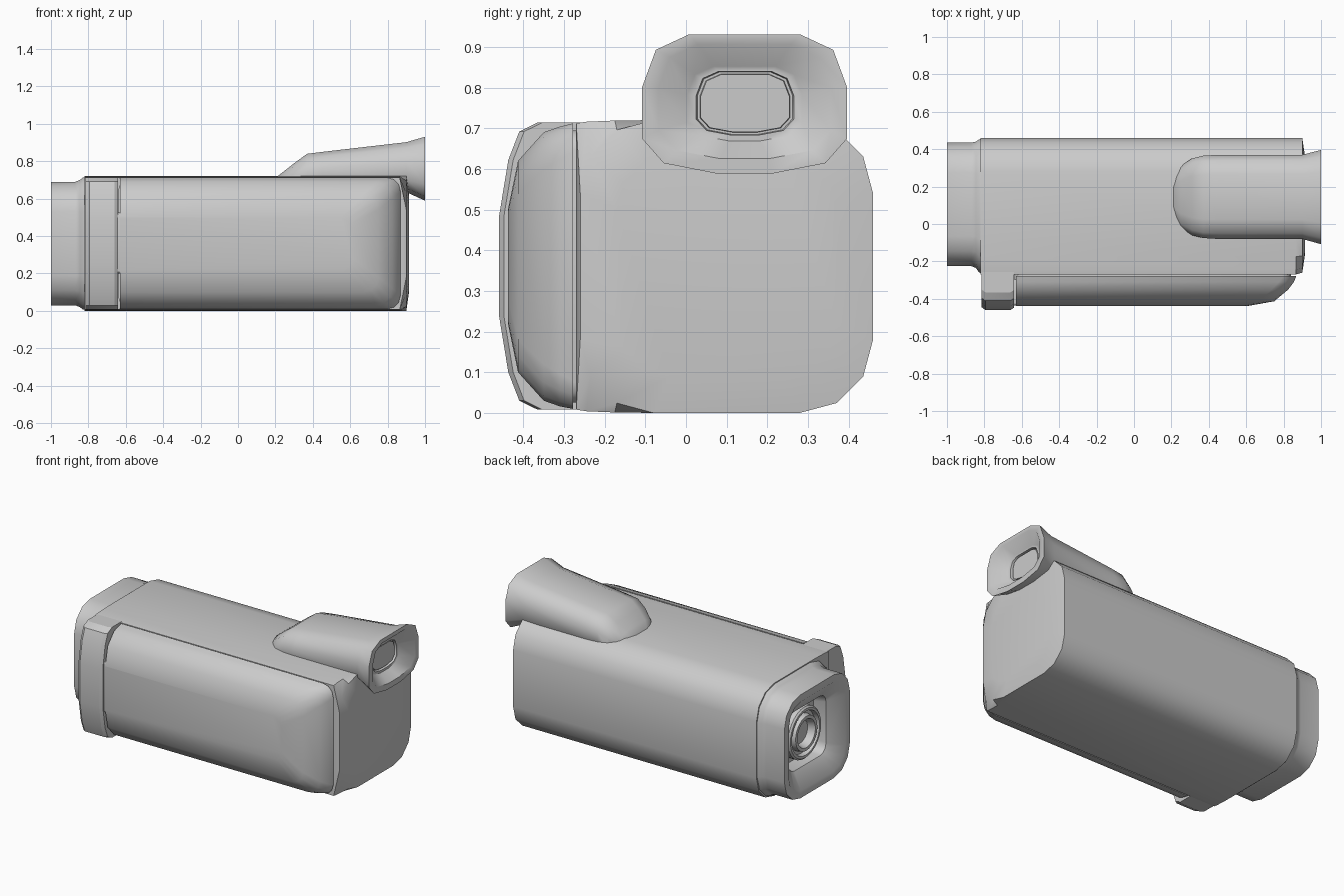
import bpy, bmesh, math


def rr(a0, a1, b0, b1, radii, n=3):
    """Rounded rectangle; radii run from (+,+) counter-clockwise, each (ra, rb) or a number."""
    if not isinstance(radii, list):
        radii = [radii] * 4
    corners = [(a1, b1, 1, 1), (a0, b1, -1, 1), (a0, b0, -1, -1), (a1, b0, 1, -1)]
    pts = []
    for k, ((a, b, sa, sb), r) in enumerate(zip(corners, radii)):
        ra, rb = r if isinstance(r, tuple) else (r, r)
        for i in range(n + 1):
            t = math.pi / 2 * (k + i / n)
            pts.append((a - sa * ra + ra * math.cos(t), b - sb * rb + rb * math.sin(t)))
    return pts


def loft(name, sections, axis='x', angle=40):
    """Skin a list of (position, 2D outline) along x or y and cap both ends."""
    bm = bmesh.new()
    rings = []
    for p, pts in sections:
        rings.append([bm.verts.new((p, a, b) if axis == 'x' else (a, p, b)) for a, b in pts])
    n = len(rings[0])
    for r0, r1 in zip(rings, rings[1:]):
        for i in range(n):
            j = (i + 1) % n
            bm.faces.new((r0[i], r0[j], r1[j], r1[i]))
    bm.faces.new(rings[0])
    bm.faces.new(rings[-1])
    bmesh.ops.remove_doubles(bm, verts=bm.verts, dist=0.0002)
    bmesh.ops.recalc_face_normals(bm, faces=bm.faces)
    me = bpy.data.meshes.new(name)
    bm.to_mesh(me)
    bm.free()
    me.shade_smooth()
    me.set_sharp_from_angle(angle=math.radians(angle))
    ob = bpy.data.objects.new(name, me)
    bpy.context.collection.objects.link(ob)
    return ob


# Main body: flat on the screen side, rounded on the grip side, rounded rear cap
flat_side = rr(-0.27, 0.46, 0, 0.72, [0.18, (0.19, 0.008), (0.19, 0.008), 0.18])
loft("body", [
    (-0.82, flat_side),
    (0.865, flat_side),
    (0.9, rr(-0.26, 0.46, 0, 0.72, 0.18)),
    (0.913, rr(-0.17, 0.37, 0.09, 0.63, 0.13)),
])


# Lens hood with a funnel and a square recess
def hood(inset, r):
    return rr(-0.225 + inset, 0.435 - inset, 0.03 + inset, 0.69 - inset, r)


loft("lens_hood", [
    (-0.81, rr(-0.265, 0.455, 0.005, 0.715, 0.18)),
    (-0.83, rr(-0.258, 0.452, 0.008, 0.712, 0.18)),
    (-0.845, rr(-0.235, 0.44, 0.02, 0.7, 0.17)),
    (-0.87, hood(0, 0.16)),
    (-1.0, hood(0, 0.16)),
    (-1.0, hood(0.045, 0.12)),
    (-0.93, hood(0.14, 0.06)),
    (-0.85, hood(0.15, 0.06)),
])


# Lens rings turned about the x axis
def circle(r):
    return rr(0.105 - r, 0.105 + r, 0.36 - r, 0.36 + r, r, 7)


lens_profile = [(-0.84, 0.165), (-0.91, 0.165), (-0.92, 0.155), (-0.92, 0.14), (-0.89, 0.135),
                (-0.89, 0.115), (-0.925, 0.11), (-0.925, 0.09), (-0.88, 0.075), (-0.875, 0.04),
                (-0.88, 0.005)]
loft("lens", [(x, circle(r)) for x, r in lens_profile])

# Fold-out screen, domed outward and rounded at the rear end
screen_layers = [(-0.278, 0.868, 0.01, 0.712, 0.07), (-0.31, 0.855, 0.016, 0.704, 0.08),
                 (-0.35, 0.825, 0.03, 0.69, 0.09), (-0.413, 0.75, 0.1, 0.62, 0.08),
                 (-0.438, 0.61, 0.22, 0.5, 0.06)]
loft("screen", [(y, rr(-0.632, x1, z0, z1, [r, 0.001, 0.001, r]))
                for y, x1, z0, z1, r in screen_layers], 'y')
loft("screen_mount", [(y, rr(-0.64, 0.84, 0.025, 0.695, 0.05)) for y in (-0.3, -0.26)], 'y')


# Hinge block beside the screen, mirrored top to bottom
def hinge(d):
    low = [(-0.25, 0.008), (-0.365 + d, 0.008), (-0.41 + d, 0.03), (-0.437 + d, 0.1),
           (-0.46 + d, 0.24)]
    return low + [(y, 0.722 - z) for y, z in reversed(low)]


loft("hinge", [(-0.815, hinge(0.015)), (-0.795, hinge(0)), (-0.66, hinge(0)),
               (-0.642, hinge(0.012))], angle=25)
loft("hinge_link", [(x, rr(-0.436, -0.27, 0.2, 0.525, 0.015)) for x in (-0.7, -0.61)])


# Viewfinder: tapered tube emerging from the top, flared eyecup with stepped window
def tube(y0, y1, z0, z1):
    w, h = y1 - y0, z1 - z0
    top, low = (w * 0.23, h * 0.38), (w * 0.36, h * 0.25)
    return rr(y0, y1, z0, z1, [top, top, low, low], 2)


loft("viewfinder", [
    (0.205, tube(0.06, 0.23, 0.62, 0.715)),
    (0.25, tube(-0.02, 0.31, 0.62, 0.75)),
    (0.31, tube(-0.06, 0.35, 0.62, 0.797)),
    (0.37, tube(-0.075, 0.365, 0.62, 0.84)),
    (0.45, tube(-0.08, 0.37, 0.62, 0.85)),
    (0.9, tube(-0.08, 0.37, 0.635, 0.902)),
    (1.0, tube(-0.108, 0.396, 0.589, 0.931)),
    (1.0, tube(-0.068, 0.356, 0.625, 0.906)),
    (0.935, tube(0.003, 0.285, 0.669, 0.852)),
    (0.935, tube(0.025, 0.265, 0.683, 0.84)),
    (0.918, tube(0.028, 0.262, 0.685, 0.838)),
    (0.918, tube(0.034, 0.256, 0.69, 0.833)),
    (0.928, tube(0.036, 0.254, 0.691, 0.832)),
], angle=50)
